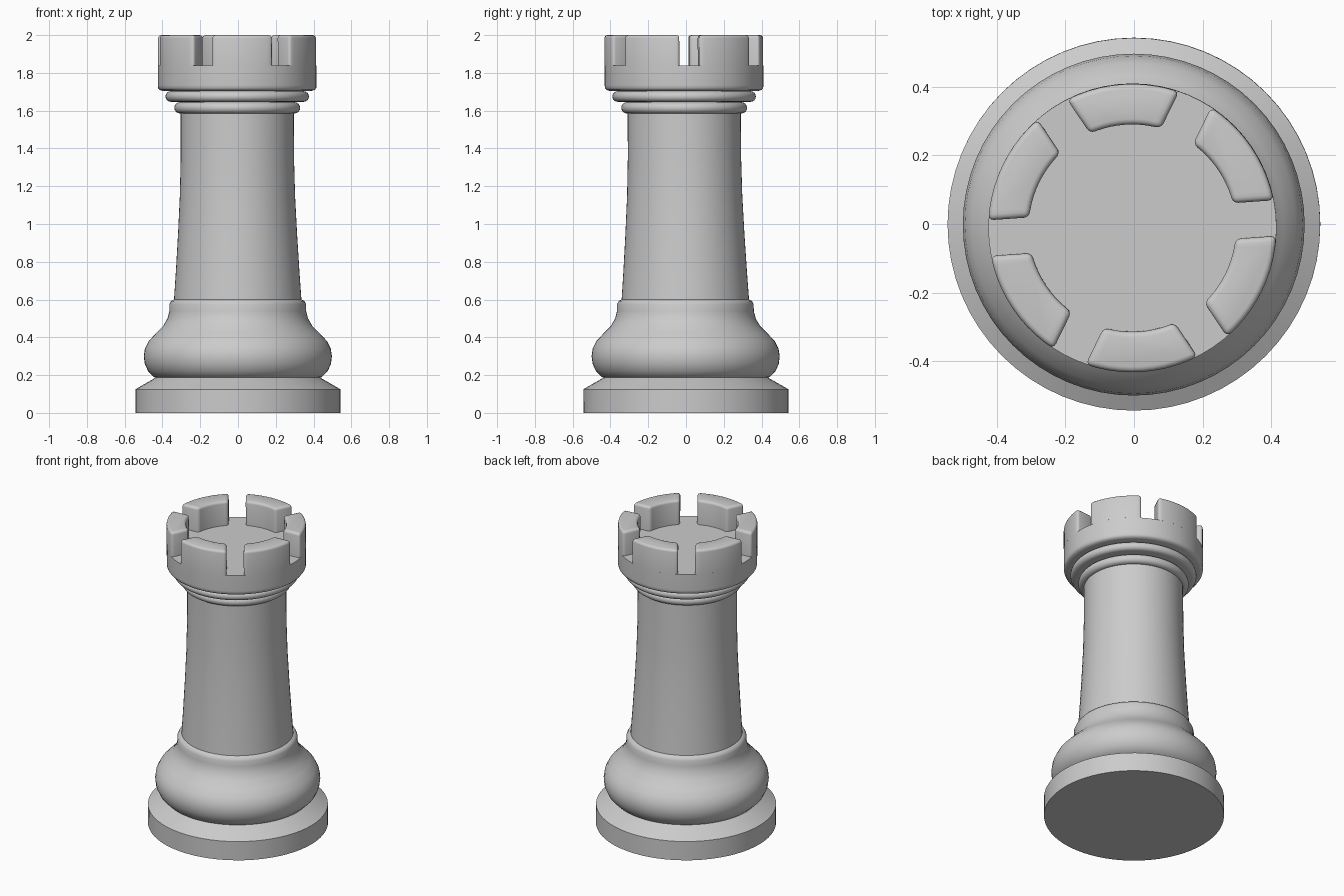
import bpy, bmesh
from math import sin, cos, asin, pi, radians
from mathutils import Matrix

if "Cube" in bpy.data.objects:
    bpy.data.objects.remove(bpy.data.objects["Cube"])

grey = bpy.data.materials.new("stone grey")
grey.use_nodes = True
colour = (0.6, 0.6, 0.6, 1)
grey.diffuse_color = colour
grey.node_tree.nodes["Principled BSDF"].inputs["Base Color"].default_value = colour

SEGMENTS = 64
FLOOR, TOP = 1.84, 2.0
OUTER, INNER, GAP = 0.42, 0.302, 0.104

# The whole piece leans very slightly
LEAN = Matrix(((1, 0, -0.0025, 0), (0, 1, -0.006, 0), (0, 0, 1, 0), (0, 0, 0, 1)))


def finish(bm, name, angle):
    bmesh.ops.recalc_face_normals(bm, faces=bm.faces)
    bm.transform(LEAN)
    mesh = bpy.data.meshes.new(name)
    bm.to_mesh(mesh)
    bm.free()
    mesh.materials.append(grey)
    obj = bpy.data.objects.new(name, mesh)
    bpy.context.collection.objects.link(obj)
    bpy.ops.object.select_all(action="DESELECT")
    bpy.context.view_layer.objects.active = obj
    obj.select_set(True)
    bpy.ops.object.shade_smooth_by_angle(angle=radians(angle))
    return obj


def lathe(name, profile, angle=35):
    """Turn a (radius, height) profile round the axis and cap both ends."""
    bm = bmesh.new()
    rings = [[bm.verts.new((r * cos(2 * pi * i / SEGMENTS), r * sin(2 * pi * i / SEGMENTS), z))
              for i in range(SEGMENTS)] for r, z in profile]
    for low, high in zip(rings, rings[1:]):
        for i in range(SEGMENTS):
            j = (i + 1) % SEGMENTS
            bm.faces.new((low[i], low[j], high[j], high[i]))
    bm.faces.new(rings[0])
    bm.faces.new(rings[-1])
    return finish(bm, name, angle)


def bead(name, radius, z, height, core=0.28):
    """A rounded ring round the column."""
    h = height / 2
    arc = [(radius - h + h * cos(a), z + h * sin(a))
           for a in [pi * (k / 8 - 0.5) for k in range(9)]]
    return lathe(name, [(core, z - h)] + arc + [(core, z + h)])


def merlon(name, start, end):
    """One battlement block between two parallel-sided gaps."""
    def arc(radius):
        inset = asin(GAP / 2 / radius)
        a, b = start + inset, end - inset
        return [(radius * cos(a + (b - a) * k / 10), radius * sin(a + (b - a) * k / 10))
                for k in range(11)]

    outline = arc(OUTER) + arc(INNER)[::-1]
    bm = bmesh.new()
    base = bm.faces.new([bm.verts.new((x, y, FLOOR)) for x, y in outline])
    bmesh.ops.extrude_face_region(bm, geom=[base])
    bm.verts.ensure_lookup_table()
    for v in bm.verts[len(outline):]:
        v.co.z = TOP
    bmesh.ops.recalc_face_normals(bm, faces=bm.faces)
    sharp = [e for e in bm.edges
             if len(e.link_faces) == 2 and e.calc_face_angle() > 0.7
             and max(v.co.z for v in e.verts) > TOP - 0.01]
    bmesh.ops.bevel(bm, geom=sharp, offset=0.016, segments=3, profile=0.5, affect="EDGES")
    return finish(bm, name, 40)


# Foot, rounded body and tapering column
lathe("foot", [(0.543, 0), (0.543, 0.125), (0.43, 0.19)], 25)
lathe("body", [(0.42, 0.18), (0.445, 0.19), (0.475, 0.22), (0.493, 0.26), (0.498, 0.3),
               (0.492, 0.34), (0.472, 0.38), (0.435, 0.42), (0.395, 0.46), (0.372, 0.5),
               (0.362, 0.54), (0.362, 0.575), (0.353, 0.592), (0.335, 0.602)], 50)
lathe("column", [(0.338, 0.59), (0.327, 0.75), (0.315, 0.95), (0.305, 1.15),
                 (0.3, 1.35), (0.299, 1.72)])

# Two beads under the crown
bead("lower_bead", 0.333, 1.615, 0.06)
bead("upper_bead", 0.38, 1.675, 0.056)

# Crown drum with its floor, then six battlements
lathe("crown", [(0.395, 1.705), (0.411, 1.71), (0.419, 1.72), (OUTER, 1.735), (OUTER, FLOOR)], 50)
for i in range(6):
    first = radians(4 + 60 * i)
    merlon(f"battlement_{i + 1}", first, first + radians(60))
